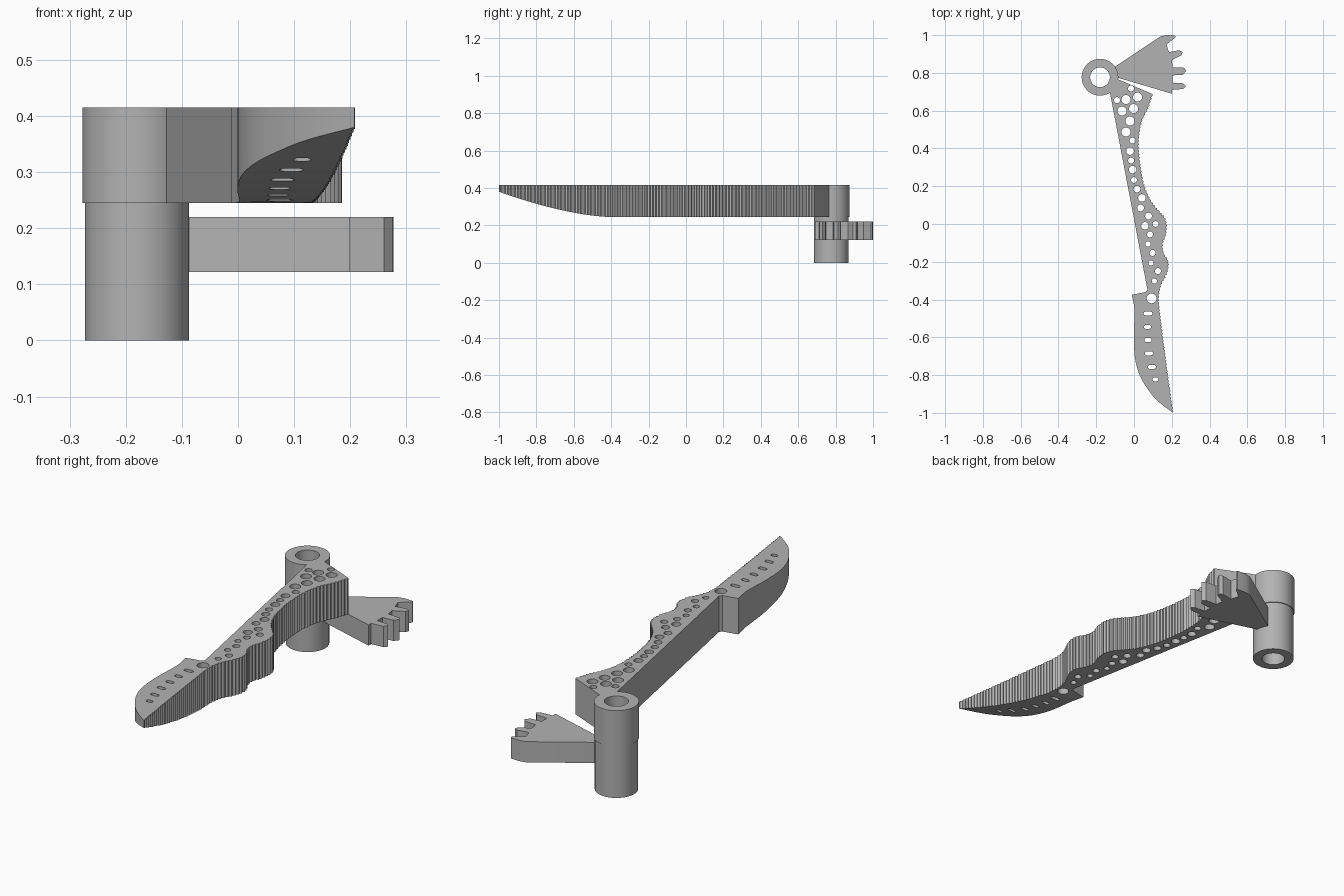
import bpy
import bmesh
from math import cos, sin, tau, radians
from mathutils import Vector

cube = bpy.data.objects.get("Cube")
if cube:
    bpy.data.objects.remove(cube, do_unlink=True)

# One plain grey for every part
grey = bpy.data.materials.new("plain_grey")
grey.use_nodes = True
colour = (0.45, 0.45, 0.45, 1)
grey.diffuse_color = colour
grey.node_tree.nodes["Principled BSDF"].inputs["Base Color"].default_value = colour


def circle(x, y, radius, count=24):
    return [Vector((x + radius * cos(tau * i / count), y + radius * sin(tau * i / count)))
            for i in range(count)]


def slot(x, y, width, height, count=8):
    """Rounded slot lying along x."""
    radius, shift = height / 2, (width - height) / 2
    points = []
    for side in (1, -1):
        for i in range(count + 1):
            angle = tau / 2 * (i / count - 0.5)
            points.append(Vector((x + side * (shift + radius * cos(angle)),
                                  y + side * radius * sin(angle))))
    return points


def smooth_path(points, steps=8):
    """Catmull-Rom curve through the points."""
    pts = [Vector(p) for p in points]
    pts = [pts[0]] + pts + [pts[-1]]
    path = []
    for a, b, c, d in zip(pts, pts[1:], pts[2:], pts[3:]):
        for i in range(steps):
            t = i / steps
            path.append(b + (c - a) * t / 2 + (2 * a - 5 * b + 4 * c - d) * t * t / 2
                        + (3 * b - a - 3 * c + d) * t ** 3 / 2)
    return path + [pts[-1]]


def serrate(path, step=0.009, depth=0.003):
    """Walk along the path in even steps, stepping in and out."""
    result, travelled, sign = [path[0]], 0.0, 1
    for a, b in zip(path, path[1:]):
        length = (b - a).length
        direction = (b - a).normalized()
        normal = Vector((-direction.y, direction.x))
        along = step - travelled
        while along < length:
            result.append(a + direction * along + normal * depth * sign)
            sign = -sign
            along += step
        travelled = length - (along - step)
    return result + [path[-1]]


def slab(name, outline, holes, bottom, top, shape=None):
    """Fill an outline with holes, then extrude it upwards."""
    bm = bmesh.new()
    edges = []
    for loop in [outline] + holes:
        verts = [bm.verts.new((p[0], p[1], bottom)) for p in loop]
        edges += [bm.edges.new((verts[i - 1], verts[i])) for i in range(len(verts))]
    bmesh.ops.triangle_fill(bm, edges=edges, use_beauty=True, normal=(0, 0, 1))
    extruded = bmesh.ops.extrude_face_region(bm, geom=bm.faces[:])
    for item in extruded["geom"]:
        if isinstance(item, bmesh.types.BMVert):
            item.co.z = top
    if shape:
        shape(bm)
    bmesh.ops.recalc_face_normals(bm, faces=bm.faces[:])
    mesh = bpy.data.meshes.new(name)
    bm.to_mesh(mesh)
    bm.free()
    mesh.materials.append(grey)
    obj = bpy.data.objects.new(name, mesh)
    bpy.context.collection.objects.link(obj)
    bpy.ops.object.select_all(action="DESELECT")
    obj.select_set(True)
    bpy.context.view_layer.objects.active = obj
    bpy.ops.object.shade_smooth_by_angle(angle=radians(30))
    return obj


def curve_blade_underside(bm):
    """Slice the blade crosswise and lift its underside towards the tip."""
    start, reach, rise, slices = -0.4, 0.6, 0.135, 16
    for i in range(slices):
        bmesh.ops.bisect_plane(bm, geom=bm.verts[:] + bm.edges[:] + bm.faces[:],
                               plane_co=(0, start - reach * i / slices, 0),
                               plane_no=(0, 1, 0), dist=1e-5)
    for v in bm.verts:
        if v.co.z < 0.3 and v.co.y < start:
            v.co.z += rise * min(1, (start - v.co.y) / reach) ** 1.6
    bmesh.ops.triangulate(bm, faces=bm.faces[:])


# Hub: wide collar on top of a longer sleeve, bored through
hub_x, hub_y, bore = -0.18, 0.777, 0.052
slab("hub_collar", circle(hub_x, hub_y, 0.097, 64), [circle(hub_x, hub_y, bore, 48)], 0.245, 0.415)
slab("hub_sleeve", circle(hub_x, hub_y, 0.093, 64), [circle(hub_x, hub_y, bore, 48)], 0, 0.245)

# Toothed sector beside the sleeve
lower_edge = [(-0.105, 0.78), (0.2, 0.69)]
teeth = [
    (0.2, 0.71), (0.26, 0.715), (0.275, 0.73), (0.26, 0.745), (0.205, 0.748),
    (0.205, 0.787), (0.26, 0.79), (0.277, 0.812), (0.265, 0.827), (0.205, 0.83),
    (0.2, 0.867), (0.25, 0.893), (0.257, 0.91), (0.24, 0.92), (0.185, 0.91),
    (0.172, 0.95), (0.22, 0.988), (0.218, 0.998), (0.17, 1.0),
]
upper_edge = [(0.14, 0.993), (-0.12, 0.82)]
slab("toothed_sector", lower_edge + teeth + upper_edge, [], 0.122, 0.22)

# Handle and blade share one outline: serrated on one side, plain on the other
serrated_side = [
    (0.097, 0.688), (0.077, 0.62), (0.045, 0.555), (0.029, 0.49), (0.024, 0.42),
    (0.029, 0.34), (0.04, 0.265), (0.06, 0.185), (0.093, 0.116), (0.13, 0.07),
    (0.16, 0.035), (0.172, -0.005), (0.167, -0.06), (0.151, -0.105), (0.156, -0.153),
    (0.177, -0.19), (0.182, -0.227), (0.167, -0.275), (0.14, -0.33), (0.13, -0.4),
    (0.14, -0.5), (0.172, -0.75), (0.206, -0.998),
]
cutting_side = [
    (0.208, -1.0), (0.125, -0.937), (0.072, -0.873), (0.03, -0.8), (0.006, -0.715),
    (-0.001, -0.61), (0.002, -0.5), (0.001, -0.44), (-0.012, -0.375),
]
neck = [Vector(p) for p in [(0.062, -0.36), (0.071, -0.347), (-0.131, 0.715), (-0.105, 0.775)]]
outline = serrate(smooth_path(serrated_side)) + smooth_path(cutting_side) + neck

# Round lightening holes, grouped by radius
hole_groups = {
    0.024: [(-0.042, 0.659), (0.019, 0.672), (-0.063, 0.598), (-0.002, 0.611),
            (-0.021, 0.545), (-0.042, 0.487)],
    0.02: [(-0.021, 0.386), (-0.007, 0.288), (0.042, 0.138), (0.058, -0.01)],
    0.018: [(0.016, 0.185), (0.035, 0.085), (0.077, 0.042)],
    0.016: [(-0.016, 0.717), (-0.09, 0.656), (-0.008, 0.442), (-0.015, 0.336),
            (0.0, 0.233), (0.114, 0.0), (0.085, -0.055), (0.098, -0.153), (0.127, -0.249)],
    0.014: [(0.074, -0.106), (0.09, -0.206), (0.108, -0.302)],
    0.026: [(0.093, -0.394)],
}
holes = [circle(x, y, radius) for radius, spots in hole_groups.items() for x, y in spots]

# Slots along the blade
slots = [(0.074, -0.474, 0.046), (0.071, -0.545, 0.038), (0.074, -0.614, 0.038),
         (0.079, -0.685, 0.042), (0.095, -0.757, 0.042), (0.114, -0.823, 0.032)]
holes += [slot(x, y, width, 0.02) for x, y, width in slots]

slab("handle_and_blade", outline, holes, 0.245, 0.415, curve_blade_underside)
